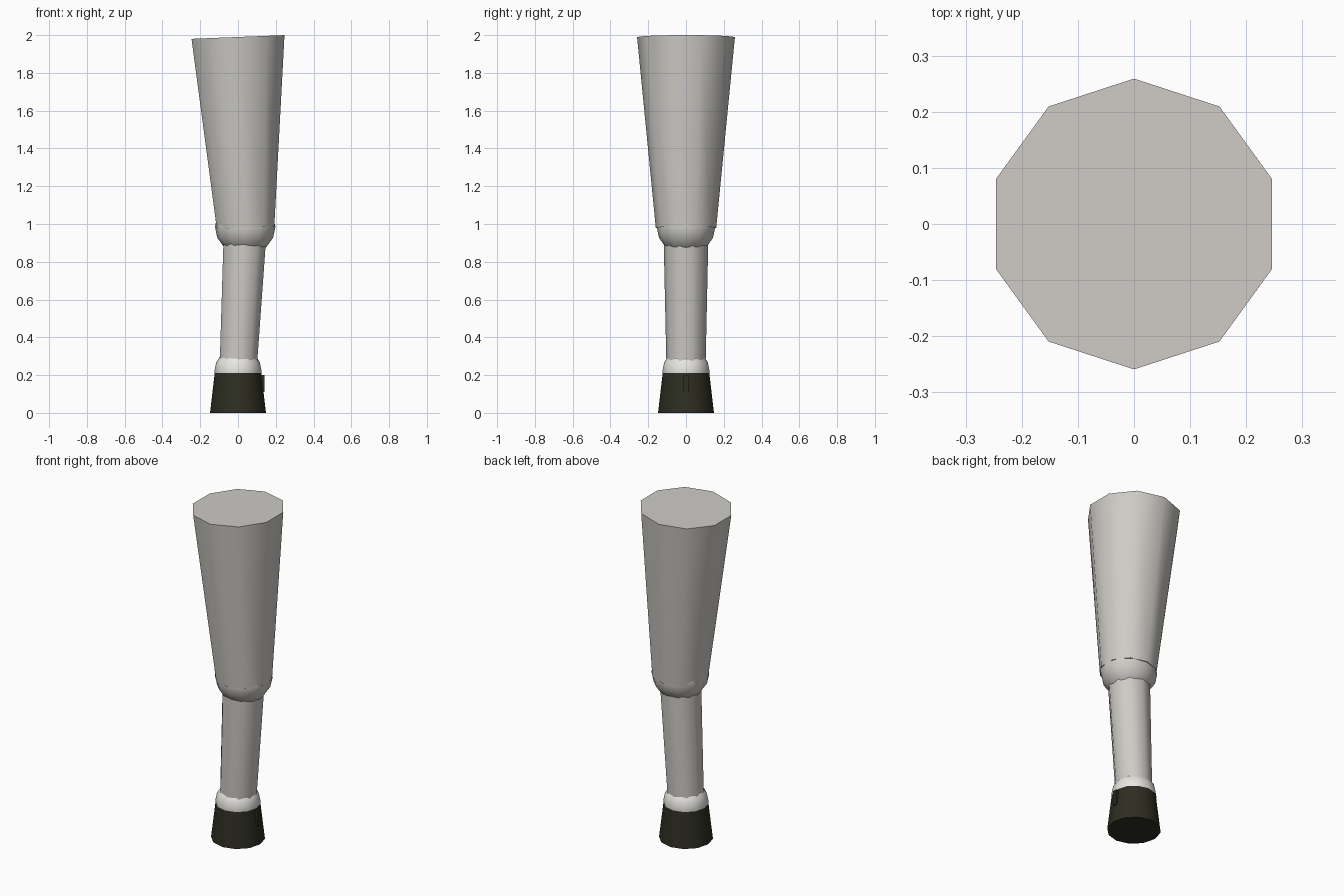
import bpy, math
from mathutils import Vector

if "Cube" in bpy.data.objects:
    bpy.data.objects.remove(bpy.data.objects["Cube"])


def material(name, rgb):
    m = bpy.data.materials.new(name)
    m.diffuse_color = (*rgb, 1)
    m.use_nodes = True
    m.node_tree.nodes["Principled BSDF"].inputs["Base Color"].default_value = m.diffuse_color
    return m


COAT = material("grey coat", (0.62, 0.60, 0.565))
PALE = material("pale fetlock", (0.83, 0.82, 0.78))
HORN = material("dark horn", (0.026, 0.026, 0.016))


def finish(name, mat, angle=45):
    ob = bpy.context.object
    ob.name = name
    ob.data.materials.append(mat)
    bpy.ops.object.shade_smooth_by_angle(angle=math.radians(angle))
    return ob


def limb(name, a, b, r1, r2, sides, mat):
    """Tapered cylinder running from point a to point b."""
    a, b = Vector(a), Vector(b)
    d = b - a
    # lean only in the x-z plane, keeping a corner on +y
    bpy.ops.mesh.primitive_cone_add(vertices=sides, radius1=r1, radius2=r2, depth=d.length,
                                    location=(a + b) / 2, rotation=(0, math.atan2(d.x, d.z), 0))
    return finish(name, mat)


def joint(name, loc, size, mat):
    bpy.ops.mesh.primitive_uv_sphere_add(segments=12, ring_count=8, radius=1, location=loc)
    bpy.context.object.scale = size
    return finish(name, mat, 60)


# Upper and lower leg
limb("upper_leg", (0.04, 0, 0.98), (0, 0, 1.99), 0.16, 0.259, 10, COAT)
limb("lower_leg", (0, 0, 0.22), (0.04, 0, 1.0), 0.103, 0.12, 10, COAT)

# Rounded joints
joint("knee", (0.038, 0, 0.985), (0.16, 0.155, 0.15), COAT)
joint("fetlock", (0, 0, 0.22), (0.125, 0.125, 0.125), PALE)

# Hoof with a small raised ridge on the +x side
limb("hoof", (0, 0, 0), (0, 0, 0.24), 0.148, 0.12, 12, HORN)
bpy.ops.mesh.primitive_cube_add(size=1, location=(0.125, 0, 0.155))
bpy.context.object.scale = (0.03, 0.026, 0.09)
finish("hoof_ridge", HORN, 30)
